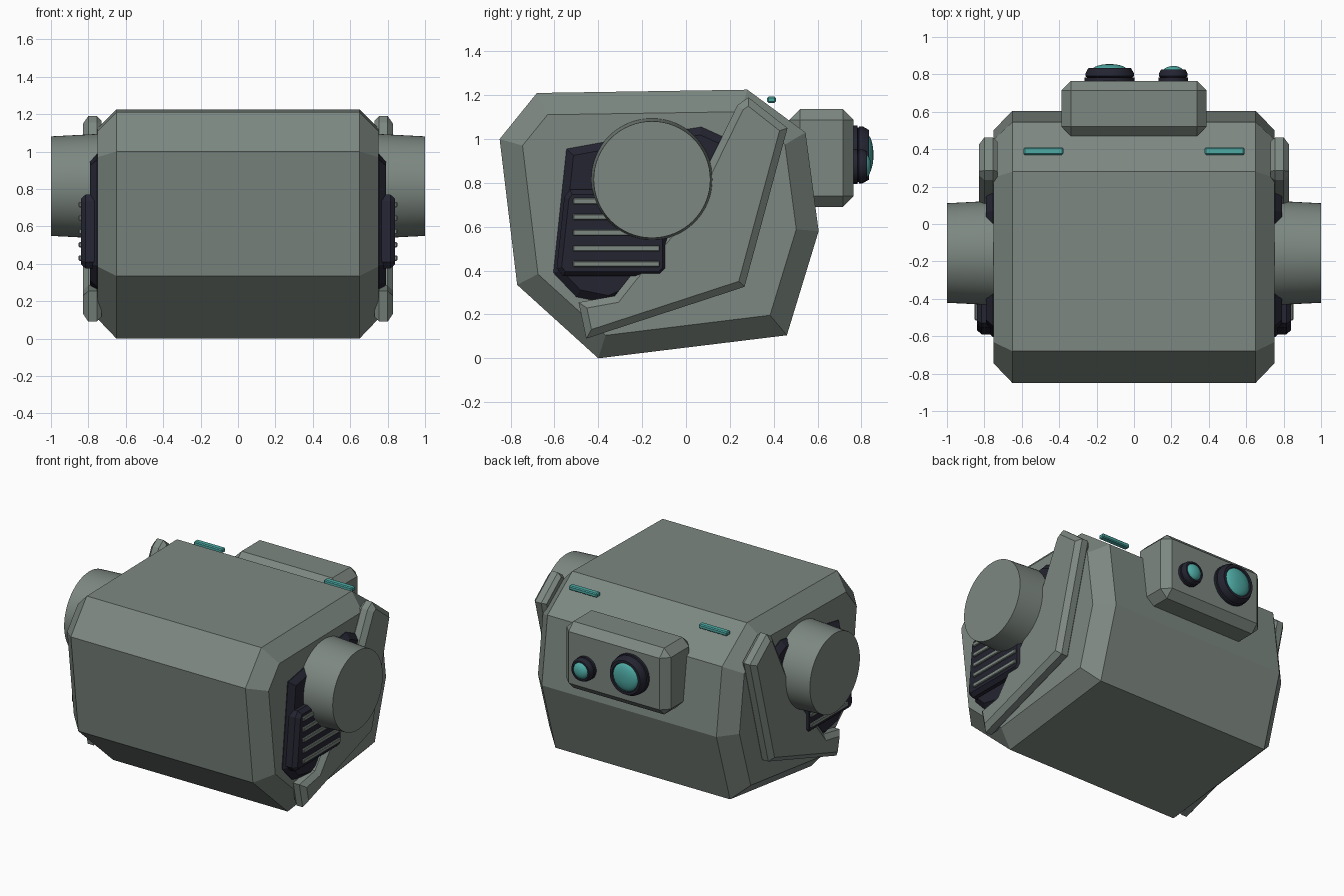
import bpy, bmesh
from math import cos, sin, pi, radians
from mathutils import Vector

if "Cube" in bpy.data.objects:
    bpy.data.objects.remove(bpy.data.objects["Cube"])


def material(name, rgb):
    m = bpy.data.materials.new(name)
    m.use_nodes = True
    m.diffuse_color = (*rgb, 1)
    m.node_tree.nodes["Principled BSDF"].inputs["Base Color"].default_value = (*rgb, 1)
    return m


GREY = material("grey green metal", (0.205, 0.245, 0.22))
DARK = material("dark navy", (0.018, 0.018, 0.032))
TEAL = material("teal glass", (0.075, 0.40, 0.37))


def finish(name, bm, mat, mirror=False, smooth=False):
    """Turn a bmesh into an object, optionally mirrored across x."""
    bmesh.ops.recalc_face_normals(bm, faces=bm.faces)
    mesh = bpy.data.meshes.new(name)
    bm.to_mesh(mesh)
    bm.free()
    mesh.materials.append(mat)
    if smooth:
        mesh.shade_smooth()
        mesh.set_sharp_from_angle(angle=radians(35))
    ob = bpy.data.objects.new(name, mesh)
    bpy.context.scene.collection.objects.link(ob)
    if mirror:
        ob.modifiers.new("Mirror", "MIRROR").use_clip = False
    return ob


def loft(name, rings, mat, **kw):
    """Skin matching rings of points and cap both ends."""
    bm = bmesh.new()
    loops = [[bm.verts.new(p) for p in ring] for ring in rings]
    n = len(loops[0])
    for a, b in zip(loops, loops[1:]):
        for i in range(n):
            j = (i + 1) % n
            bm.faces.new((a[i], a[j], b[j], b[i]))
    bm.faces.new(loops[0])
    bm.faces.new(loops[-1])
    return finish(name, bm, mat, **kw)


def inset(pts, d):
    """Move every side of a counter-clockwise outline inward by d."""
    out = []
    for i, p in enumerate(pts):
        p, a, b = Vector(p), Vector(pts[i - 1]), Vector(pts[(i + 1) % len(pts)])
        u, v = (p - a).normalized(), (b - p).normalized()
        n1, n2 = Vector((-u.y, u.x)), Vector((-v.y, v.x))
        out.append(p + (n1 + n2) * d / (1 + n1.dot(n2)))
    return out


def slab(name, outline, steps, mat, **kw):
    """Side-profile solid; steps are (x, inset) pairs."""
    rings = [[(x, y, z) for y, z in inset(outline, d)] for x, d in steps]
    return loft(name, rings, mat, **kw)


def lathe(name, axis, centre, steps, mat, sides=48, **kw):
    """Round solid along x or y; steps are (position, radius) pairs."""
    rings = []
    for t, r in steps:
        ring = []
        for i in range(sides):
            a = 2 * pi * i / sides
            u, v = centre[0] + r * cos(a), centre[1] + r * sin(a)
            ring.append((t, u, v) if axis == "x" else (u, t, v))
        rings.append(ring)
    return loft(name, rings, mat, smooth=True, **kw)


def box(name, lo, hi, bevel, mat, **kw):
    """Chamfered box between two corners."""
    bm = bmesh.new()
    bmesh.ops.create_cube(bm, size=1)
    lo, hi = Vector(lo), Vector(hi)
    for v in bm.verts:
        v.co = (lo + hi) / 2 + v.co * (hi - lo)
    bmesh.ops.bevel(bm, geom=bm.edges[:], offset=bevel, segments=1, affect="EDGES")
    return finish(name, bm, mat, **kw)


# Main shell: eight-sided profile with wide chamfers at both sides
shell = [(-0.40, 0.0), (0.46, 0.105), (0.605, 0.58), (0.545, 1.03),
         (0.28, 1.225), (-0.68, 1.21), (-0.85, 1.0), (-0.77, 0.335)]
slab("main_shell", shell, [(-0.75, 0.1), (-0.65, 0), (0.65, 0), (0.75, 0.1)], GREY)

# Dark panel under the side parts
panel = [(-0.5, 0.28), (-0.35, 0.25), (0.1, 0.45), (0.2, 0.8), (0.18, 1.005),
         (0.07, 1.055), (-0.38, 0.985), (-0.545, 0.955), (-0.605, 0.39)]
slab("side_panel", panel, [(0.73, 0), (0.755, 0), (0.79, 0.035)], DARK, mirror=True)

# Raised bent guard plate on each side
guard = [(-0.455, 0.09), (0.267, 0.326), (0.463, 1.05), (0.285, 1.19), (0.235, 1.155),
         (0.115, 0.91), (0.0, 0.68), (-0.25, 0.38), (-0.325, 0.285), (-0.49, 0.255)]
slab("side_guard", guard, [(0.73, 0.02), (0.755, 0), (0.80, 0), (0.828, 0.032)],
     GREY, mirror=True)

# Tapered side hub
lathe("side_hub", "x", (-0.155, 0.815), [(0.73, 0.28), (1.0, 0.266)], GREY,
      sides=64, mirror=True)

# Vent housing and slats
vent = [(-0.56, 0.375), (-0.115, 0.375), (-0.085, 0.405), (-0.085, 0.77),
        (-0.53, 0.77), (-0.555, 0.735), (-0.59, 0.41)]
slab("vent_housing", vent, [(0.74, 0), (0.815, 0), (0.84, 0.022)], DARK, mirror=True)
for i in range(5):
    z = 0.43 + i * 0.0715
    box(f"vent_slat_{i + 1}", (0.82, -0.515, z - 0.014), (0.852, -0.12, z + 0.014),
        0.004, GREY, mirror=True)

# Sensor box on the back
box("sensor_box", (-0.388, 0.47, 0.69), (0.388, 0.765, 1.137), 0.05, GREY)

# Two lenses: dark barrel with a glass dome
for name, x, z, r, tip in (("large", -0.13, 0.928, 0.13, 0.855),
                           ("small", 0.21, 0.877, 0.076, 0.845)):
    rim = tip - 0.02
    lathe(f"{name}_lens_barrel", "y", (x, z),
          [(0.75, r * 1.03), (0.782, r * 1.03), (0.784, r * 0.93), (0.79, r),
           (0.805, r), (rim, r * 0.87), (rim, r * 0.74), (rim - 0.01, r * 0.7)], DARK)
    dome = [(rim - 0.012 + (tip - rim + 0.012) * sin(a), r * 0.72 * cos(a))
            for a in [k * pi / 14 for k in range(7)]]
    lathe(f"{name}_lens_glass", "y", (x, z), dome, TEAL)

# Light bars above the rear slope
box("light_bar", (0.378, 0.37, 1.165), (0.59, 0.41, 1.193), 0.006, TEAL, mirror=True)
